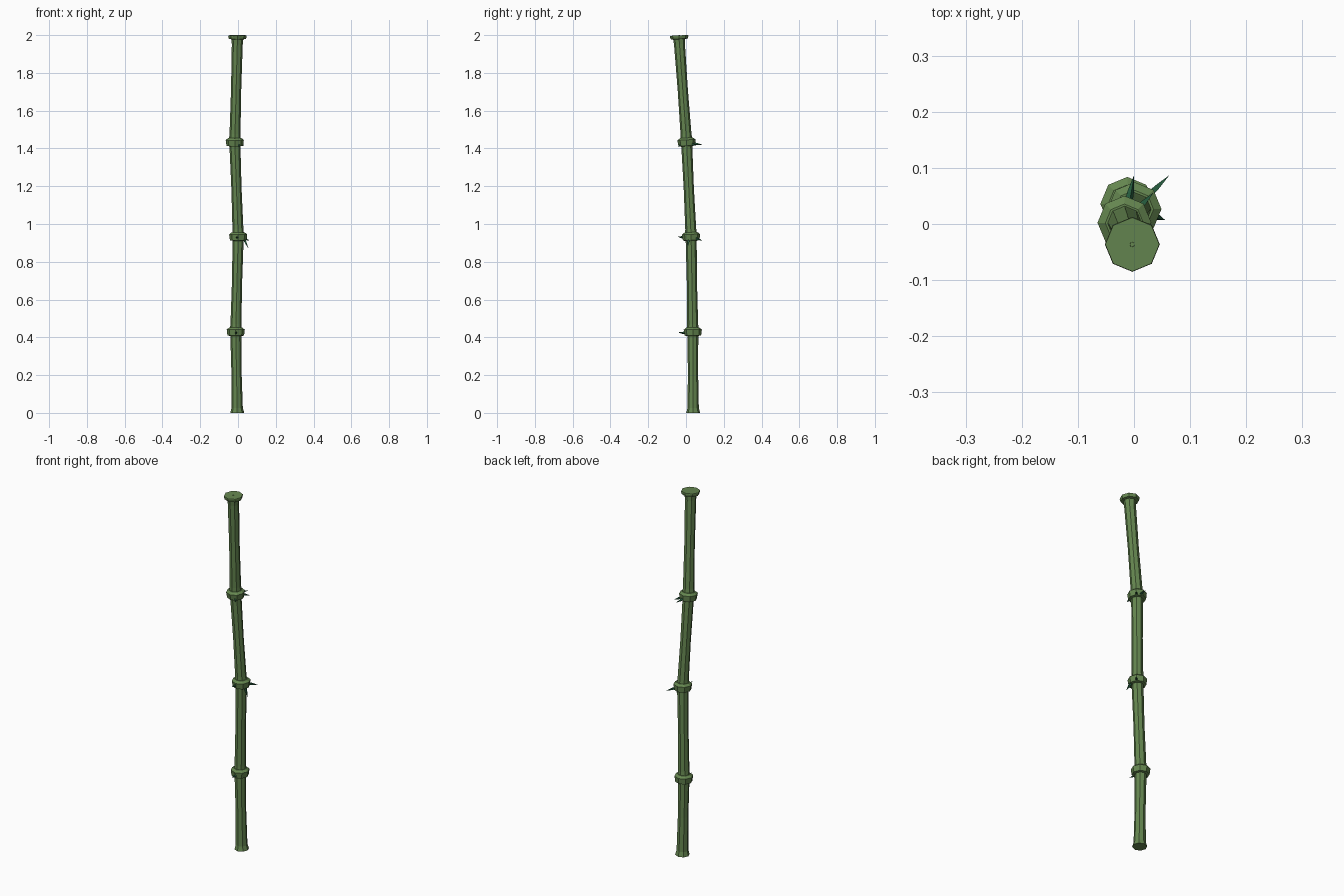
import bpy, bmesh, math
from mathutils import Vector

if "Cube" in bpy.data.objects:
    bpy.data.objects.remove(bpy.data.objects["Cube"])

def material(name, rgb):
    m = bpy.data.materials.new(name)
    m.diffuse_color = (*rgb, 1)
    m.use_nodes = True
    m.node_tree.nodes["Principled BSDF"].inputs["Base Color"].default_value = m.diffuse_color
    return m

GREEN = material("cane_green", (0.13, 0.24, 0.08))
DARK = material("shoot_green", (0.02, 0.11, 0.05))

def loft(name, start, end, profile, mat, sides=8):
    """Skin rings of (fraction, radius) along start-end, both ends closed."""
    start, end = Vector(start), Vector(end)
    rot = Vector((0, 0, 1)).rotation_difference(end - start)
    bm = bmesh.new()
    rings = []
    for t, r in profile:
        c = start.lerp(end, t)
        rings.append([bm.verts.new(c + rot @ Vector((r * math.cos(a), r * math.sin(a), 0)))
                      for a in (2 * math.pi * i / sides for i in range(sides))])
    for a, b in zip(rings, rings[1:]):
        for i in range(sides):
            j = (i + 1) % sides
            bm.faces.new((a[i], a[j], b[j], b[i]))
    bm.faces.new(rings[0][::-1])
    bm.faces.new(rings[-1])
    me = bpy.data.meshes.new(name)
    bm.to_mesh(me)
    bm.free()
    me.materials.append(mat)
    ob = bpy.data.objects.new(name, me)
    bpy.context.collection.objects.link(ob)
    return ob

# Centres of the base, three joints and the tip
path = [Vector(p) for p in ((-0.004, 0.038, 0), (-0.012, 0.036, 0.43), (0.001, 0.027, 0.934),
                            (-0.017, 0.003, 1.434), (-0.003, -0.037, 1.985))]

# Cane segments, the lowest with a flared foot
for i, (a, b) in enumerate(zip(path, path[1:])):
    prof = [(0, 0.032), (0.08, 0.029), (0.5, 0.027), (0.94, 0.029), (1, 0.032)]
    if i == 0:
        prof[:2] = [(0, 0.037), (0.06, 0.030)]
    loft(f"cane_segment_{i + 1}", a, b, prof, GREEN)

# Swollen joint rings, tilted with the cane
for i in (1, 2, 3):
    d = (path[i + 1] - path[i - 1]).normalized()
    loft(f"joint_ring_{i}", path[i] - d * 0.022, path[i] + d * 0.022,
         [(0, 0.034), (0.04, 0.044), (0.75, 0.048), (1, 0.034)], GREEN)

# Flat cap on the tip
loft("tip_cap", (-0.003, -0.0355, 1.978), (-0.003, -0.0365, 1.9985),
     [(0, 0.034), (0.1, 0.045), (0.75, 0.049), (1, 0.048)], GREEN)
loft("tip_pith", (-0.003, -0.0365, 1.995), (-0.003, -0.0365, 2.0),
     [(0, 0.005), (1, 0.004)], GREEN)

# Small pointed shoots: (joint, tip position)
shoots = [(1, (-0.008, -0.042, 0.426)), (2, (-0.008, -0.045, 0.934)),
          (2, (0.062, 0.086, 0.912)), (2, (0.055, 0.007, 0.872)),
          (3, (0.0, 0.086, 1.420)), (3, (0.012, -0.040, 1.408)),
          (3, (0.034, 0.055, 1.415))]
for n, (j, tip) in enumerate(shoots):
    tip = Vector(tip)
    out = tip - path[j]
    out.z = 0
    root = path[j] + out.normalized() * 0.030 - Vector((0, 0, 0.008))
    loft(f"shoot_{n + 1}", root, tip, [(0, 0.008), (0.45, 0.006), (1, 0.0004)], DARK, 4)
